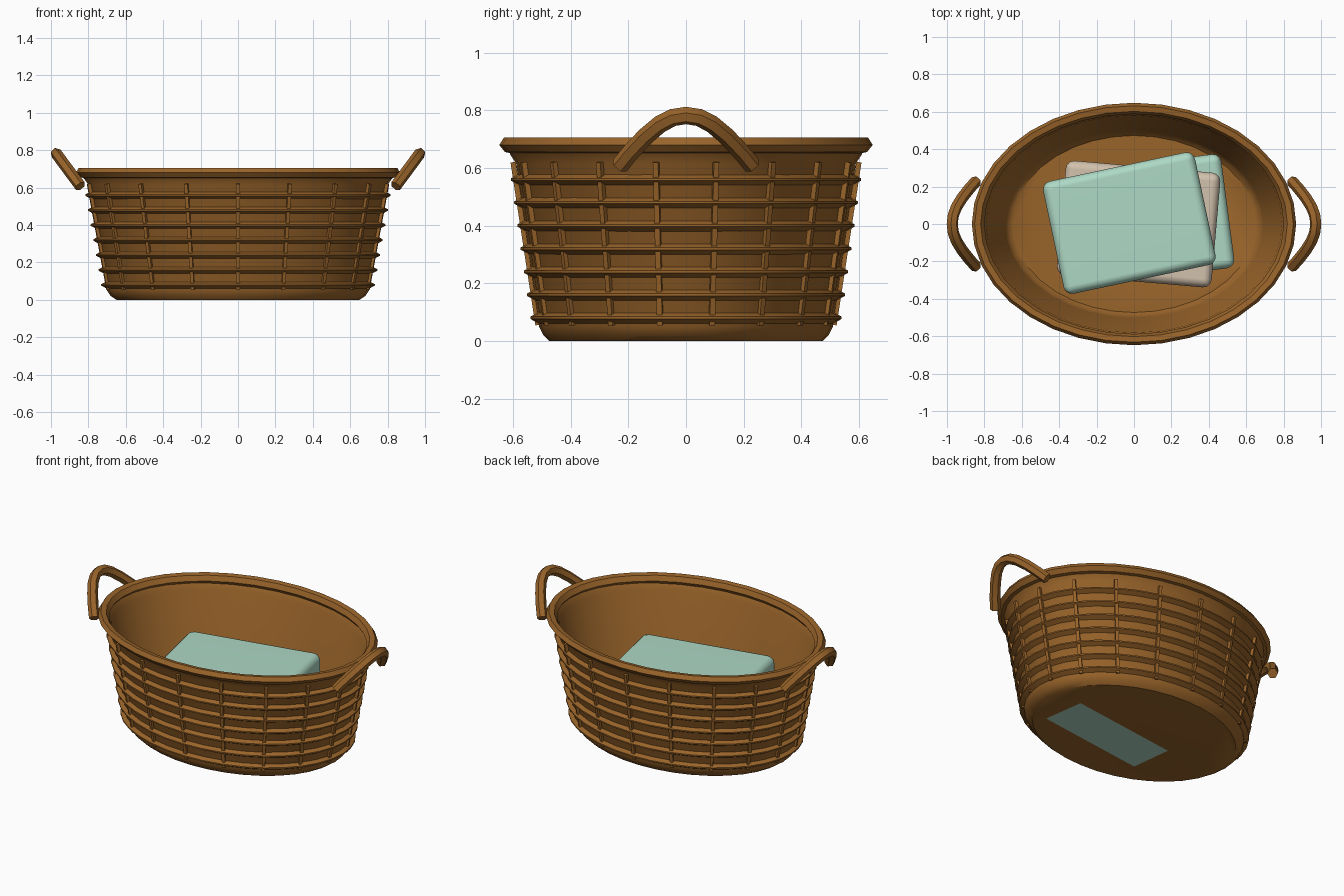
import bpy, bmesh, math
from mathutils import Matrix, Vector

cube = bpy.data.objects.get("Cube")
if cube:
    bpy.data.objects.remove(cube)


def material(name, rgb):
    m = bpy.data.materials.new(name)
    m.use_nodes = True
    color = (*rgb, 1)
    m.diffuse_color = color
    m.node_tree.nodes["Principled BSDF"].inputs["Base Color"].default_value = color
    return m


WICKER = material("wicker brown", (0.32, 0.128, 0.023))
MINT = material("mint cloth", (0.42, 0.69, 0.56))
BEIGE = material("beige cloth", (0.65, 0.54, 0.42))
SEGMENTS = 36


def finish(bm, name, mat, angle=35):
    bmesh.ops.recalc_face_normals(bm, faces=bm.faces)
    mesh = bpy.data.meshes.new(name)
    bm.to_mesh(mesh)
    bm.free()
    mesh.materials.append(mat)
    ob = bpy.data.objects.new(name, mesh)
    bpy.context.collection.objects.link(ob)
    smooth(ob, angle)
    return ob


def smooth(ob, angle):
    bpy.ops.object.select_all(action="DESELECT")
    ob.select_set(True)
    bpy.context.view_layer.objects.active = ob
    bpy.ops.object.shade_smooth_by_angle(angle=math.radians(angle))


def oval_lathe(name, profile, mat, closed=False):
    """Sweep (half width, half depth, height) points around an oval."""
    bm = bmesh.new()
    rings = []
    for a, b, z in profile:
        angles = [math.tau * i / SEGMENTS for i in range(SEGMENTS)]
        rings.append([bm.verts.new((a * math.sin(t), -b * math.cos(t), z)) for t in angles])
    pairs = list(zip(rings, rings[1:]))
    if closed:
        pairs.append((rings[-1], rings[0]))
    else:
        bm.faces.new(rings[0])
        bm.faces.new(rings[-1])
    for low, high in pairs:
        for i in range(SEGMENTS):
            j = (i + 1) % SEGMENTS
            bm.faces.new((low[i], low[j], high[j], high[i]))
    return finish(bm, name, mat)


def wall(z, out=0.0):
    """Half width and half depth of the outer wall at a height, grown by out."""
    f = (z - 0.05) / 0.57
    return 0.70 + 0.10 * f + out, 0.51 + 0.08 * f + out


# Thin basket shell: outside, then inside down to the floor
THIN = -0.008
oval_lathe("basket_shell", [
    (0.65, 0.475, 0), (0.68, 0.495, 0.02), (*wall(0.05), 0.05),
    (*wall(0.615), 0.615), (0.825, 0.612, 0.65), (0.815, 0.605, 0.66),
    (*wall(0.615, THIN), 0.62), (*wall(0.05, THIN), 0.05),
    (0.675, 0.49, 0.022), (0.648, 0.473, 0.004)], WICKER)

# Rolled rim
oval_lathe("rim", [
    (0.815, 0.60, 0.65), (0.845, 0.628, 0.655), (0.867, 0.648, 0.68),
    (0.852, 0.632, 0.705), (0.82, 0.602, 0.70), (0.80, 0.588, 0.67)], WICKER, closed=True)

# Woven bands with a pointed cross section
for k in range(7):
    z = 0.08 * (k + 1)
    profile = [(*wall(z, d), z + h) for d, h in
               ((-0.004, -0.02), (0.026, -0.004), (0.026, 0.004), (-0.004, 0.02))]
    oval_lathe(f"woven_band_{k + 1}", profile, WICKER, closed=True)

# Upright stakes around the wall
bm = bmesh.new()
for k in range(18):
    t = math.tau * k / 18
    (a0, b0), (a1, b1) = wall(0.055, 0.003), wall(0.62, 0.01)
    low = Vector((a0 * math.sin(t), -b0 * math.cos(t), 0.055))
    high = Vector((a1 * math.sin(t), -b1 * math.cos(t), 0.62))
    up = (high - low).normalized()
    side = Vector((a1 * math.cos(t), b1 * math.sin(t), 0)).normalized()
    out = side.cross(up).normalized()
    side = up.cross(out)
    basis = Matrix((side, out, up)).transposed().to_4x4()
    size = Matrix.Diagonal((0.019, 0.018, (high - low).length, 1))
    bmesh.ops.create_cube(bm, size=1, matrix=Matrix.Translation((low + high) / 2) @ basis @ size)
finish(bm, "upright_stakes", WICKER)

# Arched handles leaning outward
half_arch = [(0.23, 0.608), (0.19, 0.657), (0.14, 0.71), (0.09, 0.752), (0.045, 0.775)]
arch = half_arch + [(0, 0.782)] + [(-y, z) for y, z in reversed(half_arch)]
for name, s in (("left_handle", 1), ("right_handle", -1)):
    curve = bpy.data.curves.new(name, "CURVE")
    curve.dimensions = "3D"
    curve.bevel_depth = 0.031
    curve.bevel_resolution = 1
    curve.use_fill_caps = True
    spline = curve.splines.new("POLY")
    spline.points.add(len(arch) - 1)
    for p, (y, z) in zip(spline.points, arch):
        p.co = (s * (0.843 + 0.74 * (z - 0.608)), y, z, 1)
    curve.materials.append(WICKER)
    ob = bpy.data.objects.new(name, curve)
    bpy.context.collection.objects.link(ob)
    bpy.ops.object.select_all(action="DESELECT")
    ob.select_set(True)
    bpy.context.view_layer.objects.active = ob
    bpy.ops.object.convert(target="MESH")
    smooth(bpy.context.object, 35)

# Stack of folded towels, the lowest one tipped very slightly through the base
THICK = 0.156
towels = [
    ("bottom_towel", 0.09, 0.02, 7.5, 0.15, MINT),
    ("middle_towel", 0.025, 0.0, -5, 0, BEIGE),
    ("top_towel", -0.025, 0.005, 12, 0, MINT),
]
for level, (name, x, y, turn, tip, mat) in enumerate(towels):
    bm = bmesh.new()
    bmesh.ops.create_cube(bm, size=1, matrix=Matrix.Diagonal((0.83, 0.615, THICK, 1)))
    bmesh.ops.bevel(bm, geom=bm.edges[:], offset=0.045, segments=3, profile=0.5, affect="EDGES")
    ob = finish(bm, name, mat, 40)
    ob.location = (x, y, THICK * (level + 0.5))
    ob.rotation_euler = (math.radians(tip), 0, math.radians(turn))
    # Keep the broad faces flat and only the edges rounded
    ob.modifiers.new("flat_faces", "WEIGHTED_NORMAL").keep_sharp = True
